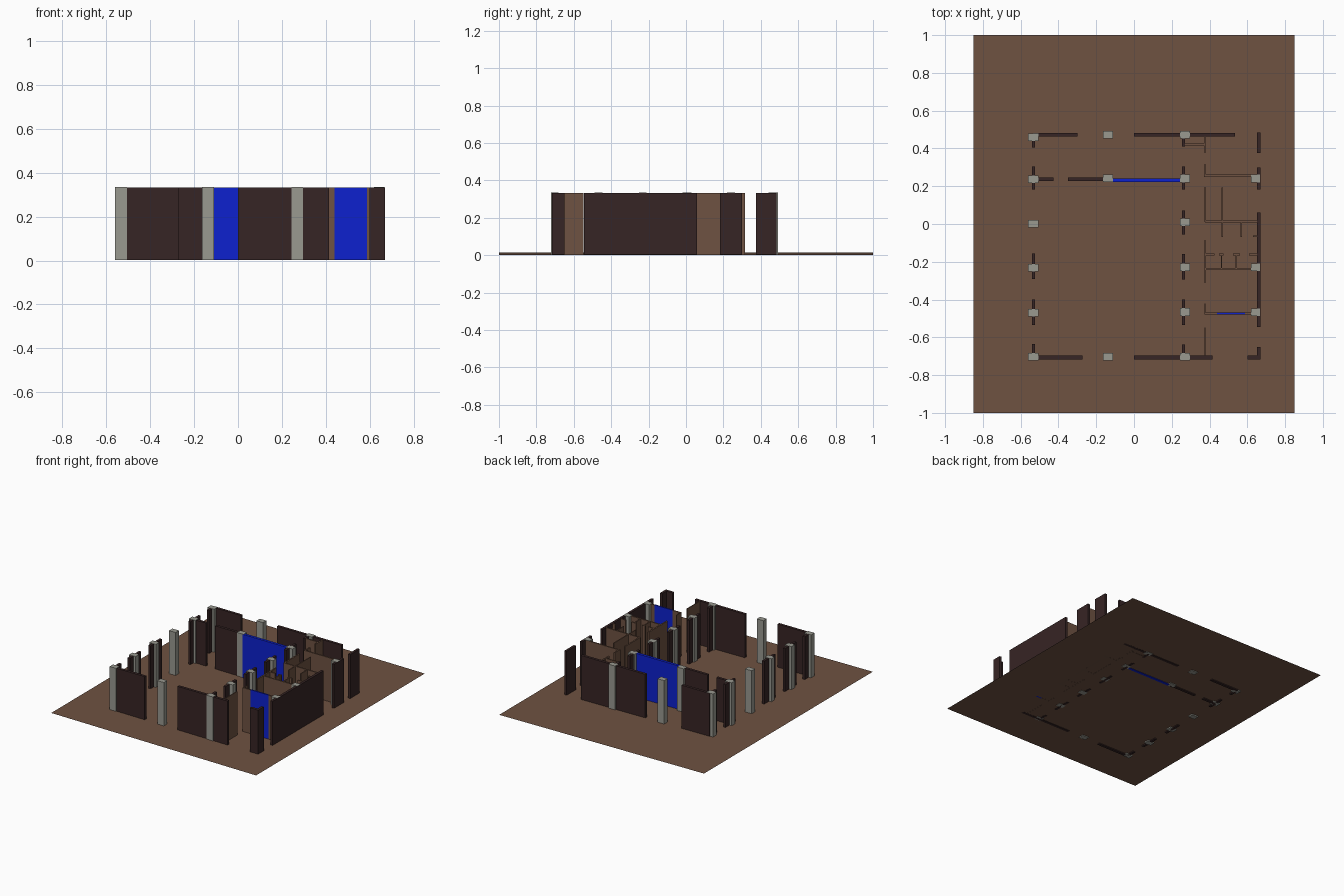
import bpy, bmesh

if "Cube" in bpy.data.objects:
    bpy.data.objects.remove(bpy.data.objects["Cube"])

BASE, TOP = 0.003, 0.333


def material(name, r, g, b):
    m = bpy.data.materials.new(name)
    m.diffuse_color = (r, g, b, 1)
    m.use_nodes = True
    m.node_tree.nodes["Principled BSDF"].inputs["Base Color"].default_value = m.diffuse_color
    return m


brown = material("brown", 0.158, 0.085, 0.054)
dark = material("dark_brown", 0.037, 0.018, 0.018)
blue = material("blue", 0.004, 0.015, 0.62)
grey = material("grey", 0.32, 0.32, 0.28)


def new_object(name, bm, mat):
    me = bpy.data.meshes.new(name)
    bm.to_mesh(me)
    bm.free()
    me.materials.append(mat)
    ob = bpy.data.objects.new(name, me)
    bpy.context.collection.objects.link(ob)


def block(name, x0, x1, y0, y1, mat, top=TOP):
    bm = bmesh.new()
    bmesh.ops.create_cube(bm, size=1)
    for v in bm.verts:
        v.co.x = x1 if v.co.x > 0 else x0
        v.co.y = y1 if v.co.y > 0 else y0
        v.co.z = top if v.co.z > 0 else BASE
    new_object(name, bm, mat)


def wall_x(name, y, spans, t, mat, top=TOP):
    """Walls running along x at a fixed y."""
    for a, b in spans:
        block(name, a, b, y - t / 2, y + t / 2, mat, top)


def wall_y(name, x, spans, t, mat, top=TOP):
    """Walls running along y at a fixed x."""
    for a, b in spans:
        block(name, x - t / 2, x + t / 2, a, b, mat, top)


# floor: a thin sheet, very slightly higher on the left
bm = bmesh.new()
bm.faces.new([bm.verts.new(p) for p in
              ((-.85, -1, .014), (.85, -1, 0), (.85, 1, 0), (-.85, 1, .014))])
new_object("floor", bm, brown)

# columns on a grid
columns = {
    -.533: (.46, .238, .002, -.231, -.47, -.702),
    -.137: (.473, .243, -.702),
    .27: (.473, .241, .01, -.23, -.466, -.702),
    .643: (.241, -.23, -.468),
}
for x, ys in columns.items():
    for y in ys:
        w = .027 if x < .6 else .024
        block("column", x - w, x + w, y - .02, y + .02, grey, TOP + .001)

# long dark walls
wall_x("back_wall", .473, [(-.535, -.30), (0, .535)], .02, dark)
wall_x("inner_back_wall", .237, [(-.535, -.425), (-.35, -.135)], .02, dark)
wall_x("front_wall", -.707, [(-.535, -.272), (0, .415), (.60, .669)], .02, dark)

# wall stubs beside the columns
wall_y("left_wall", -.532, [(.405, .46), (.183, .305), (-.29, -.155),
                            (-.535, -.40), (-.70, -.635)], .018, dark)
wall_y("middle_wall", .262, [(.41, .473), (.183, .305), (-.055, .072),
                             (-.295, -.16), (-.535, -.40), (-.70, -.637)], .018, dark)
wall_y("right_wall", .66, [(.375, .485), (.183, .30), (-.545, .06),
                           (-.716, -.65)], .018, dark)

# blue panels
wall_x("blue_screen", .232, [(-.12, .262)], .02, blue)
wall_x("blue_door", -.473, [(.44, .588)], .010, blue)

# thin room partitions
P = TOP - .001
wall_y("partition", .375, [(.378, .463), (.25, .315), (.013, .193),
                           (-.31, -.087)], .010, brown, P)
wall_y("thin_partition", .375, [(-.48, -.42), (-.70, -.548)], .006, brown, P)
for y, spans in ((.42, [(.267, .37)]), (.257, [(.375, .655)]),
                 (.013, [(.375, .655)]), (-.238, [(.375, .655)]),
                 (-.161, [(.38, .425), (.45, .475), (.525, .56), (.61, .655)]),
                 (-.473, [(.375, .44), (.588, .64)]), (-.065, [(.63, .655)])):
    wall_x("cross_partition", y, spans, .010, brown, P)
for x, spans in ((.467, [(.018, .193), (-.07, .008)]), (.567, [(-.07, .008)]),
                 (.463, [(-.233, -.166)]), (.541, [(-.233, -.166)])):
    wall_y("stall_partition", x, spans, .007, brown, P)
